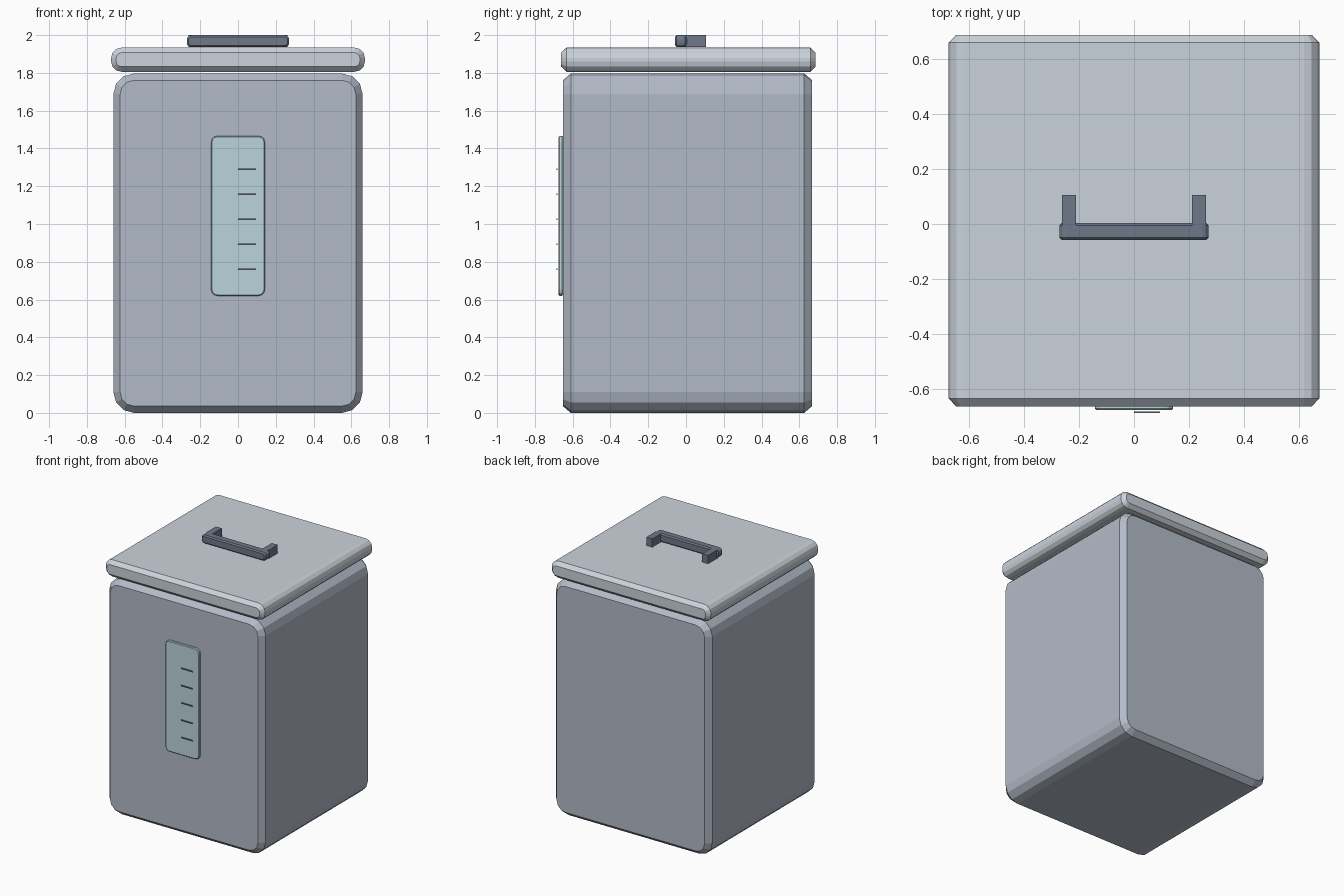
import bpy, bmesh, math

if "Cube" in bpy.data.objects:
    bpy.data.objects.remove(bpy.data.objects["Cube"])


def material(name, rgb):
    m = bpy.data.materials.new(name)
    m.diffuse_color = (*rgb, 1)
    m.use_nodes = True
    m.node_tree.nodes["Principled BSDF"].inputs["Base Color"].default_value = m.diffuse_color
    return m


def outline(x0, x1, z0, z1, r, segs):
    """Rounded rectangle in the xz plane."""
    pts = []
    corners = [(x1 - r, z1 - r), (x0 + r, z1 - r), (x0 + r, z0 + r), (x1 - r, z0 + r)]
    for i, (cx, cz) in enumerate(corners):
        for k in range(segs + 1):
            a = math.pi / 2 * (i + k / segs)
            pts.append((cx + r * math.cos(a), cz + r * math.sin(a)))
    return pts


def slab(name, half, z0, z1, y0, y1, r, inset, depth, mat, segs=3):
    """Rounded rectangle extruded along y with chamfered front and back rims."""
    bm = bmesh.new()
    rings = []
    for y, d in ((y0, inset), (y0 + depth, 0), (y1 - depth, 0), (y1, inset)):
        pts = outline(-half + d, half - d, z0 + d, z1 - d, r - d, segs)
        rings.append([bm.verts.new((x, y, z)) for x, z in pts])
    n = len(rings[0])
    for a, b in zip(rings, rings[1:]):
        for i in range(n):
            j = (i + 1) % n
            bm.faces.new((a[i], a[j], b[j], b[i]))
    bm.faces.new(rings[0])
    bm.faces.new(rings[-1])
    finish(name, bm, mat)


def box(name, x0, x1, y0, y1, z0, z1, mat):
    bm = bmesh.new()
    bmesh.ops.create_cube(bm, size=1)
    bmesh.ops.scale(bm, vec=(x1 - x0, y1 - y0, z1 - z0), verts=bm.verts)
    bmesh.ops.translate(bm, vec=((x0 + x1) / 2, (y0 + y1) / 2, (z0 + z1) / 2), verts=bm.verts)
    finish(name, bm, mat)


def finish(name, bm, mat):
    bmesh.ops.recalc_face_normals(bm, faces=bm.faces)
    mesh = bpy.data.meshes.new(name)
    bm.to_mesh(mesh)
    bm.free()
    mesh.materials.append(mat)
    bpy.context.collection.objects.link(bpy.data.objects.new(name, mesh))


body_mat = material("body_grey", (0.45, 0.50, 0.58))
lid_mat = material("lid_grey", (0.60, 0.65, 0.71))
dark_mat = material("dark_grey", (0.16, 0.19, 0.25))
window_mat = material("window_teal", (0.50, 0.66, 0.71))

# Container and lid
slab("container_body", 0.66, 0, 1.797, -0.652, 0.668, 0.11, 0.036, 0.042, body_mat)
slab("lid", 0.672, 1.806, 1.934, -0.661, 0.686, 0.055, 0.027, 0.028, lid_mat)

# Level window and its marks
slab("level_window", 0.142, 0.62, 1.466, -0.674, -0.651, 0.032, 0.005, 0.005, window_mat)
for i in range(5):
    z = 0.761 + i * 0.132
    box(f"level_mark_{i + 1}", 0, 0.094, -0.686, -0.680, z - 0.004, z + 0.004, dark_mat)

# Lid handle
slab("handle_bar", 0.271, 1.936, 2.0, -0.058, 0.004, 0.024, 0.009, 0.009, dark_mat)
for side, name in ((-1, "left"), (1, "right")):
    box(f"handle_leg_{name}", side * 0.236 - 0.025, side * 0.236 + 0.025,
        -0.005, 0.106, 1.936, 2.0, dark_mat)
